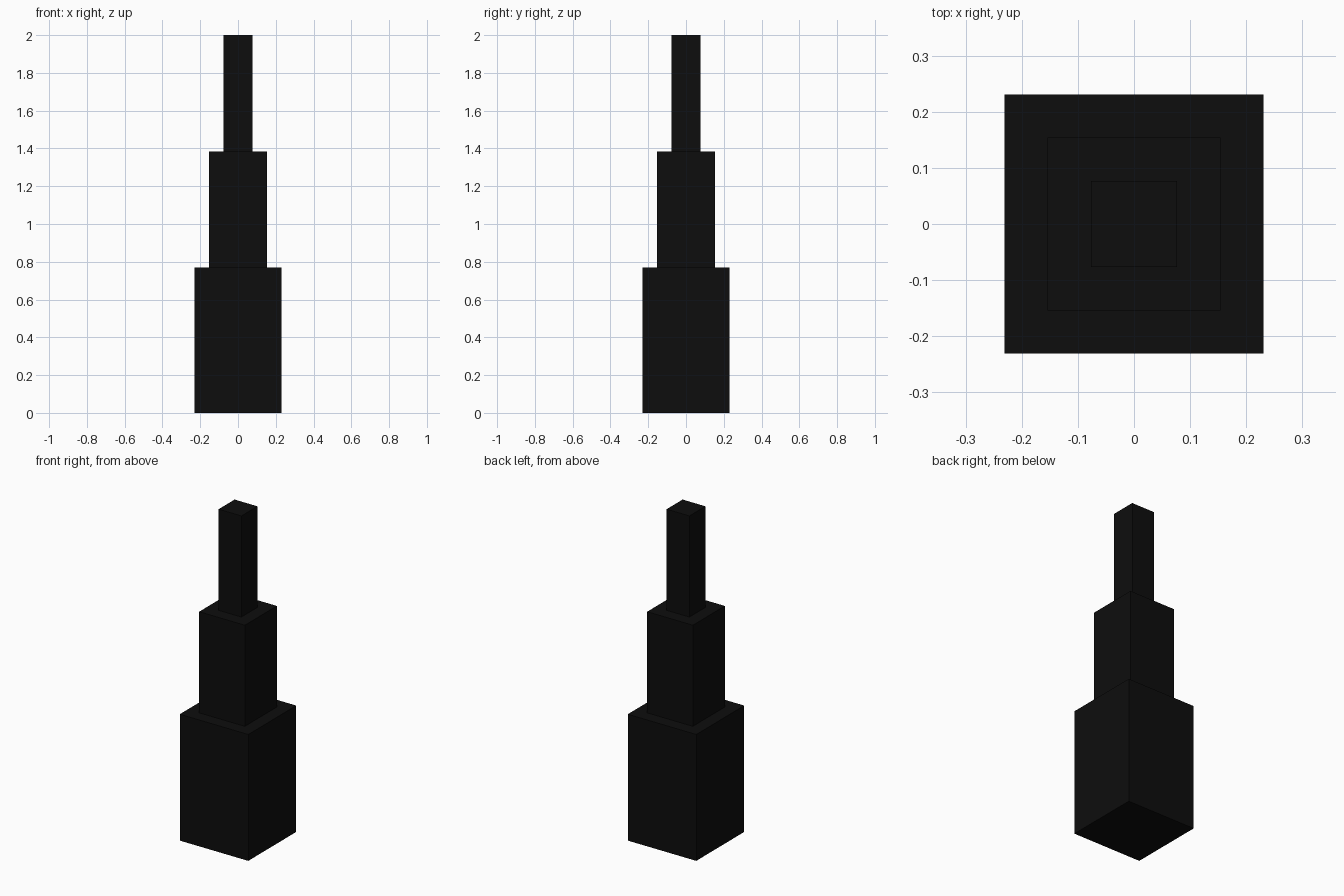
import bpy

cube = bpy.data.objects.get("Cube")
if cube:
    bpy.data.objects.remove(cube, do_unlink=True)

# One near-black colour for the whole tower
black = bpy.data.materials.new("near_black")
black.use_nodes = True
COLOUR = (0.004, 0.004, 0.004, 1.0)
black.diffuse_color = COLOUR
black.node_tree.nodes["Principled BSDF"].inputs["Base Color"].default_value = COLOUR

U = 1 / 13  # module: every dimension is a whole number of these


def tier(name, width, bottom, top):
    """Square block, sized in modules, centred on the z axis."""
    bpy.ops.mesh.primitive_cube_add(size=1, location=(0, 0, (bottom + top) / 2 * U))
    block = bpy.context.object
    block.name = block.data.name = name
    block.scale = (width * U, width * U, (top - bottom) * U)
    bpy.ops.object.transform_apply(location=False, rotation=False, scale=True)
    block.data.materials.append(black)


# Three stacked blocks, each narrower than the one below
tier("base_block", 6, 0, 10)
tier("middle_block", 4, 10, 18)
tier("top_block", 2, 18, 26)
